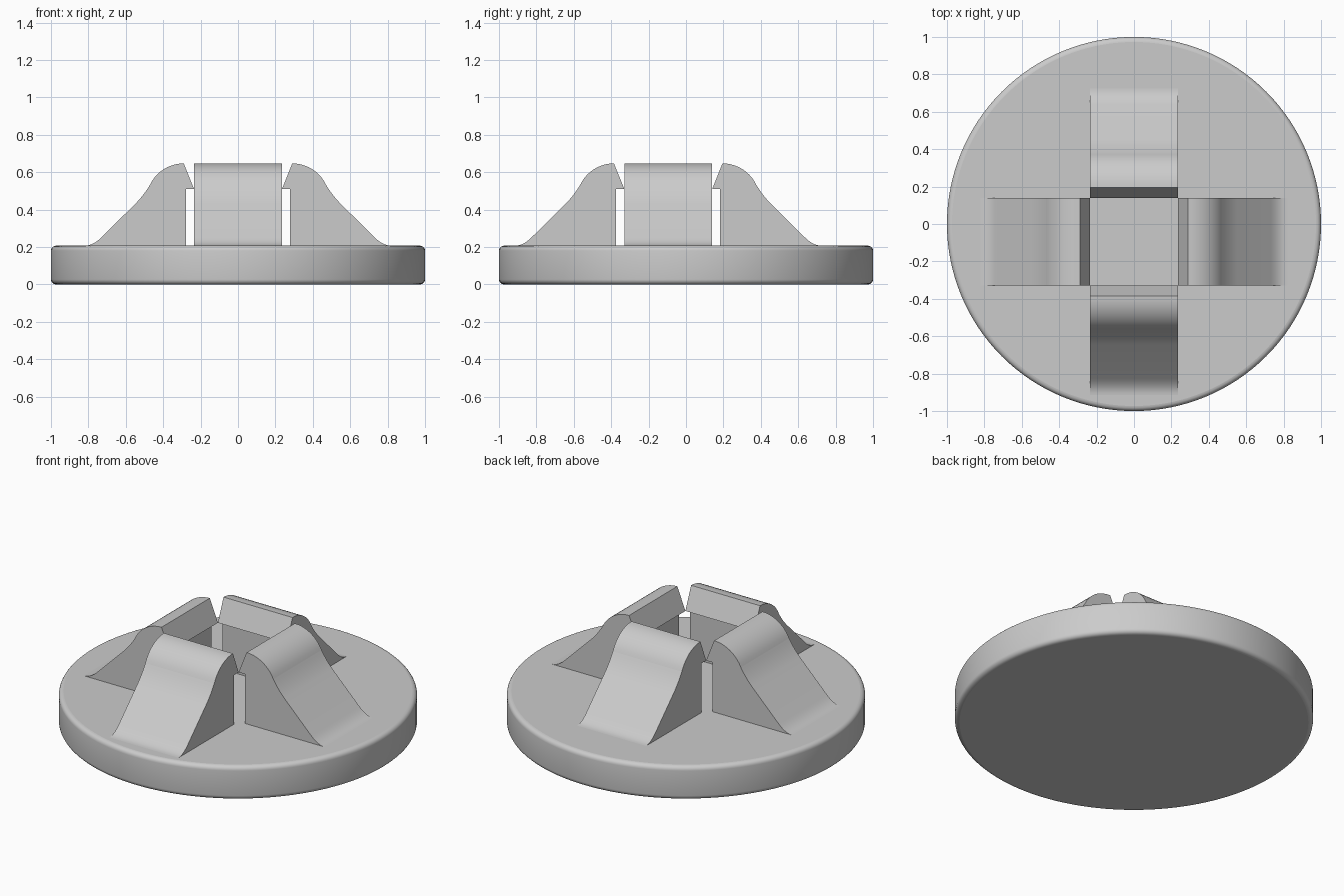
import bpy, bmesh, math
from mathutils import Matrix, Vector
from mathutils.geometry import interpolate_bezier

cube = bpy.data.objects.get("Cube")
if cube:
    bpy.data.objects.remove(cube, do_unlink=True)

TOP = 0.207          # top of the disc
HALF = 0.235         # half width of a clip
CENTRE_Y = -0.095    # the clip ring sits off centre

grey = bpy.data.materials.new("plain grey")
grey.use_nodes = True
colour = (0.6, 0.6, 0.6, 1)
grey.diffuse_color = colour
grey.node_tree.nodes["Principled BSDF"].inputs["Base Color"].default_value = colour


def finish(bm, name):
    """Turn a bmesh into a smooth-shaded object with sharp corners."""
    bmesh.ops.recalc_face_normals(bm, faces=bm.faces)
    mesh = bpy.data.meshes.new(name)
    bm.to_mesh(mesh)
    bm.free()
    mesh.materials.append(grey)
    ob = bpy.data.objects.new(name, mesh)
    bpy.context.collection.objects.link(ob)
    bpy.ops.object.select_all(action='DESELECT')
    ob.select_set(True)
    bpy.context.view_layer.objects.active = ob
    bpy.ops.object.shade_smooth_by_angle(angle=math.radians(30))
    return ob


def blend(start, corner, end, steps=8):
    """Rounded transition between two tangents that meet at corner."""
    a, c, b = Vector(start), Vector(corner), Vector(end)
    return [tuple(p) for p in interpolate_bezier(a, a.lerp(c, 2 / 3), b.lerp(c, 2 / 3), b, steps)]


# Round base disc with softened rims
bm = bmesh.new()
bmesh.ops.create_cone(bm, cap_ends=True, segments=128, radius1=1, radius2=1, depth=TOP,
                      matrix=Matrix.Translation((0, 0, TOP / 2)))
rims = [e for e in bm.edges if abs(e.verts[0].co.z - e.verts[1].co.z) < 0.001]
bmesh.ops.bevel(bm, geom=rims, offset=0.027, segments=5, profile=0.5, affect='EDGES')
disc = finish(bm, "base_disc")
for face in disc.data.polygons:
    if len(face.vertices) > 4:
        face.use_smooth = False

# Clip profile as (radius, height): inner wall, hook, rounded crown, ramp, foot
profile = [(0.278, TOP - 0.03), (0.278, 0.51), (HALF, 0.51)]
for i in range(11):
    a = math.radians(90 - 6.5 * i)
    profile.append((0.29 + 0.2 * math.cos(a), 0.447 + 0.2 * math.sin(a)))
profile += blend(profile[-1], (0.506, 0.474), (0.55, 0.43))
profile += blend((0.73, 0.252), (0.775, TOP), (0.82, TOP))
profile.append((0.82, TOP - 0.03))

# Four identical clips around the square opening
for k, side in enumerate(("left", "back", "right", "front")):
    bm = bmesh.new()
    face = bm.faces.new([bm.verts.new((r, -HALF, z)) for r, z in profile])
    extruded = bmesh.ops.extrude_face_region(bm, geom=[face])["geom"]
    bmesh.ops.translate(bm, vec=(0, 2 * HALF, 0),
                        verts=[v for v in extruded if isinstance(v, bmesh.types.BMVert)])
    turn = Matrix.Rotation(k * math.pi / 2, 4, 'Z')
    bm.transform(Matrix.Translation((0, CENTRE_Y, 0)) @ turn)
    finish(bm, side + "_clip")
